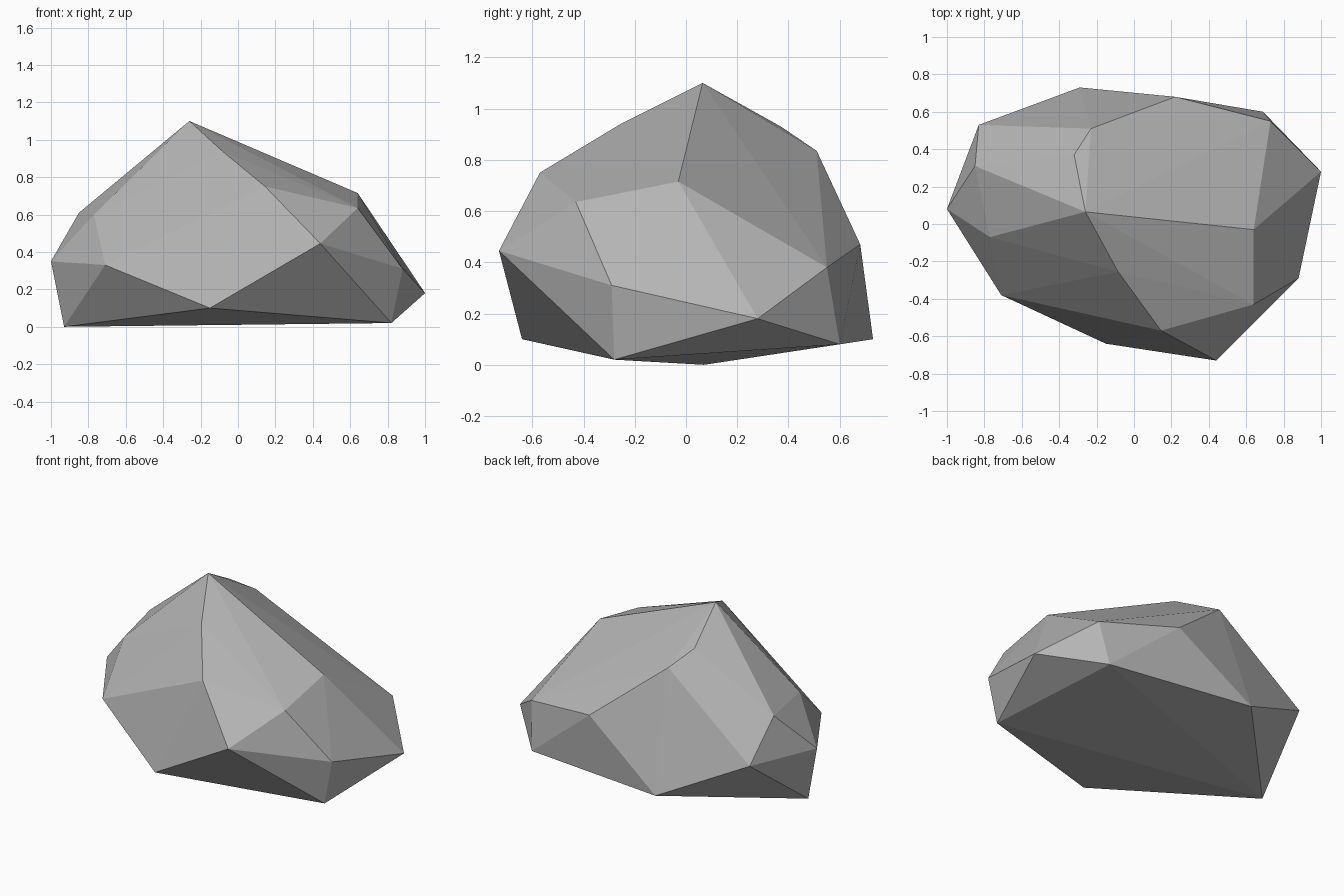
import bpy
import bmesh
from math import radians
from mathutils import Vector

# Remove the default cube if present
default_cube = bpy.data.objects.get("Cube")
if default_cube:
    bpy.data.objects.remove(default_cube, do_unlink=True)


def make_material(name, colour):
    material = bpy.data.materials.new(name)
    material.use_nodes = True
    material.diffuse_color = colour
    shader = next(n for n in material.node_tree.nodes if n.type == "BSDF_PRINCIPLED")
    shader.inputs["Base Color"].default_value = colour
    shader.inputs["Roughness"].default_value = 0.9
    return material


def make_boulder(name, corner_groups, material):
    """Wrap a tight convex skin around the chiselled corners."""
    bm = bmesh.new()
    for group in corner_groups:
        for corner in group:
            bm.verts.new(Vector(corner))
    hull = bmesh.ops.convex_hull(bm, input=bm.verts[:])
    loose = {v for v in hull["geom_interior"] + hull["geom_unused"]
             if isinstance(v, bmesh.types.BMVert) and not v.link_faces}
    bmesh.ops.delete(bm, geom=list(loose), context="VERTS")

    # Merge nearly coplanar triangles into broad facets
    bmesh.ops.dissolve_limit(bm, angle_limit=radians(1.5),
                             verts=bm.verts[:], edges=bm.edges[:])
    bmesh.ops.recalc_face_normals(bm, faces=bm.faces[:])
    for face in bm.faces:
        face.smooth = False

    mesh = bpy.data.meshes.new(name)
    bm.to_mesh(mesh)
    bm.free()
    mesh.materials.append(material)
    boulder = bpy.data.objects.new(name, mesh)
    bpy.context.collection.objects.link(boulder)
    return boulder


# Underside corners
base = [(-.93, .07, 0), (-.15, -.64, .1), (.82, -.28, .02),
        (.69, .6, .08), (-.29, .73, .1)]

# Widest girdle, anticlockwise from the -x tip
girdle = [(-1, .08, .35), (-.71, -.38, .33), (.44, -.73, .445),
          (.88, -.29, .31), (1, .28, .18), (.73, .55, .38),
          (.22, .68, .47), (-.83, .53, .36)]

# Sloping shoulders
shoulders = [(-.77, -.07, .6), (.145, -.57, .75), (.64, -.43, .635),
             (.64, -.03, .715), (-.85, .31, .61)]

# Peak and its ridges
crown = [(-.26, .065, 1.1), (-.085, -.255, .94),
         (-.32, .37, .93), (-.23, .51, .835)]

stone = make_material("stone grey", (0.46, 0.46, 0.46, 1))
make_boulder("boulder", [base, girdle, shoulders, crown], stone)
